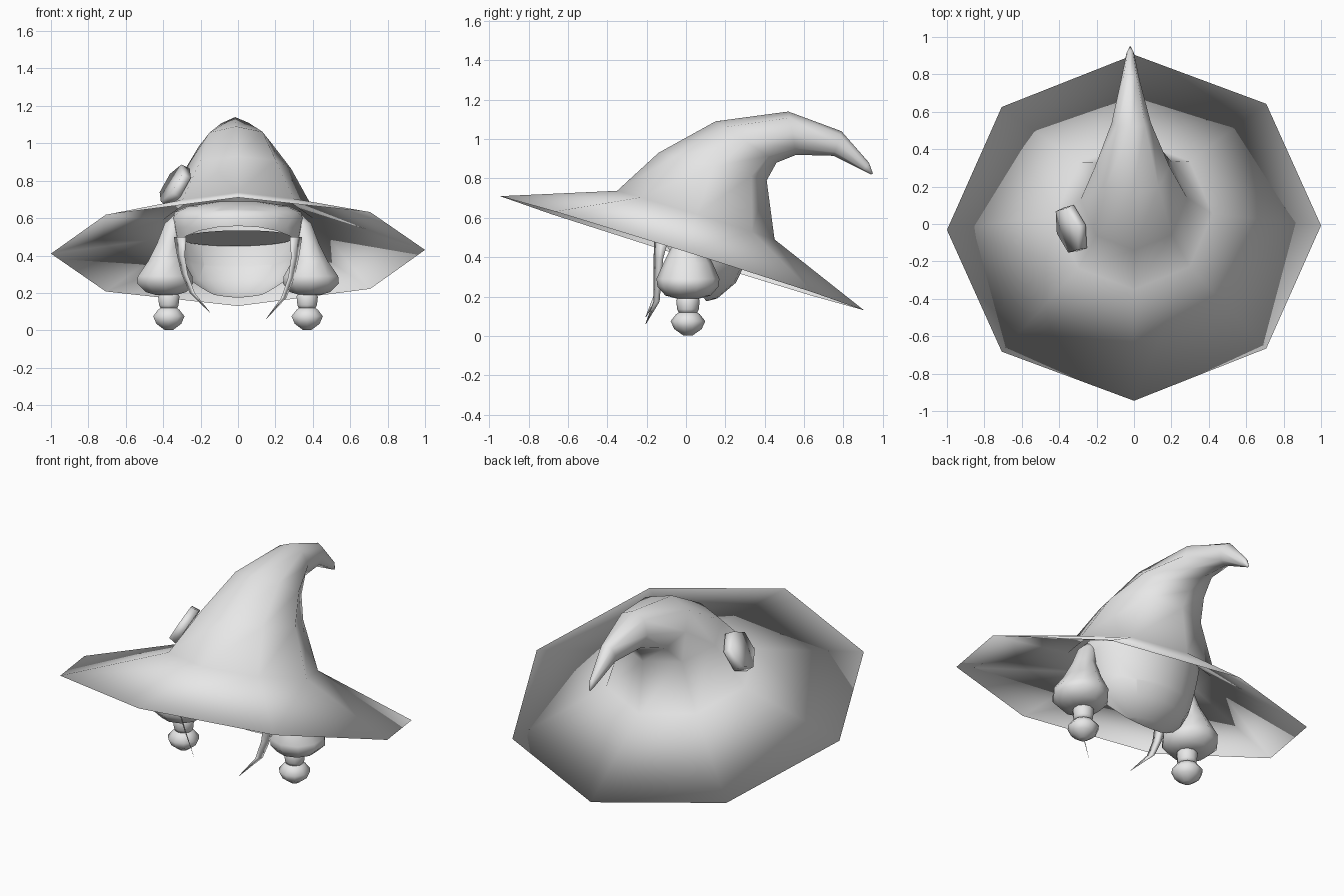
import bpy, bmesh
from math import sin, cos, pi
from mathutils import Vector

cube = bpy.data.objects.get("Cube")
if cube:
    bpy.data.objects.remove(cube)

grey = bpy.data.materials.new("light_grey")
grey.use_nodes = True
grey.diffuse_color = (0.8, 0.8, 0.8, 1)
grey.node_tree.nodes["Principled BSDF"].inputs["Base Color"].default_value = (0.8, 0.8, 0.8, 1)


def finish(name, bm):
    """Turn a bmesh into a smooth shaded object."""
    mesh = bpy.data.meshes.new(name)
    bm.to_mesh(mesh)
    bm.free()
    mesh.materials.append(grey)
    ob = bpy.data.objects.new(name, mesh)
    bpy.context.collection.objects.link(ob)
    bpy.ops.object.select_all(action='DESELECT')
    ob.select_set(True)
    bpy.context.view_layer.objects.active = ob
    bpy.ops.object.shade_smooth()


def loft(rings):
    """Skin a list of equally long point loops and cap both ends."""
    bm = bmesh.new()
    loops = [[bm.verts.new(p) for p in ring] for ring in rings]
    n = len(loops[0])
    for a, b in zip(loops, loops[1:]):
        for i in range(n):
            j = (i + 1) % n
            bm.faces.new((a[i], a[j], b[j], b[i]))
    bm.faces.new(loops[0])
    bm.faces.new(loops[-1])
    bmesh.ops.recalc_face_normals(bm, faces=bm.faces)
    return bm


def oval(front, back, half_width, n=8, shift=0):
    """Loop spanning two (y, z) points, leaning slightly to the right side."""
    f, b = Vector((shift, *front)), Vector((shift, *back))
    mid, arm = (f + b) / 2, (f - b) / 2
    lateral = Vector((1, 0.012, 0.01)) * half_width
    return [mid + arm * cos(2 * pi * i / n) + lateral * sin(2 * pi * i / n) for i in range(n)]


def disc(x, y, z, rx, ry, n):
    return [Vector((x + rx * sin(2 * pi * i / n), y - ry * cos(2 * pi * i / n), z))
            for i in range(n)]


# Hat: inner lining, shared rim, draped brim, then the bent cone
hat = [
    oval((-0.18, 0.86), (0.38, 0.72), 0.25),
    oval((-0.34, 0.715), (0.43, 0.475), 0.40),
    oval((-0.945, 0.71), (0.905, 0.13), 1.0),
    oval((-0.35, 0.737), (0.45, 0.49), 0.42),
    oval((-0.14, 0.93), (0.41, 0.79), 0.285),
    oval((0.15, 1.09), (0.46, 0.88), 0.20, shift=-0.01),
    oval((0.52, 1.14), (0.56, 0.92), 0.105, shift=-0.015),
    oval((0.79, 1.04), (0.75, 0.915), 0.05, shift=-0.02),
    oval((0.93, 0.88), (0.90, 0.84), 0.02, shift=-0.02),
    oval((0.95, 0.825), (0.94, 0.82), 0.004, shift=-0.02),
]
finish("hat", loft(hat))

# Hair: rounded shell with a face opening cut below a sloping fringe
hair_profile = [(0.17, 0.06), (0.19, 0.15), (0.27, 0.26), (0.35, 0.305), (0.45, 0.33),
                (0.55, 0.35), (0.60, 0.355), (0.635, 0.335), (0.665, 0.27), (0.69, 0.1)]
bm = loft([disc(0, 0.03, z, r, r * 0.86, 20) for z, r in hair_profile])
corner = Vector((0, -0.13, 0.50))
face_side = Vector((0, -0.32, -0.23))
fringe_side = Vector((0, -0.045, -0.11))
for direction in (face_side, fringe_side):
    bmesh.ops.bisect_plane(bm, geom=bm.verts[:] + bm.edges[:] + bm.faces[:],
                           plane_co=corner, plane_no=direction)
opening = [f for f in bm.faces
           if all((f.calc_center_median() - corner).dot(d) > 0 for d in (face_side, fringe_side))]
bmesh.ops.delete(bm, geom=opening, context='FACES')
finish("hair", bm)

# Scalp: tilted sheet closing the top of the hair shell
bm = bmesh.new()
bm.faces.new([bm.verts.new(p) for p in oval((-0.22, 0.535), (0.30, 0.45), 0.31, 20)])
finish("scalp", bm)

# Pigtails: (z, x radius, y radius, centre x) for the ball, the band and the bulb
tail_parts = {
    "ball": [(0.003, 0.025, 0.025, 0.37), (0.035, 0.07, 0.07, 0.37),
             (0.075, 0.088, 0.088, 0.37), (0.11, 0.06, 0.06, 0.37), (0.13, 0.03, 0.03, 0.37)],
    "band": [(0.115, 0.045, 0.045, 0.37), (0.135, 0.055, 0.055, 0.37),
             (0.18, 0.06, 0.06, 0.37), (0.20, 0.05, 0.05, 0.37)],
    "bulb": [(0.19, 0.06, 0.06, 0.385), (0.205, 0.115, 0.115, 0.385),
             (0.25, 0.157, 0.155, 0.39), (0.29, 0.153, 0.16, 0.39), (0.37, 0.1, 0.125, 0.385),
             (0.47, 0.064, 0.075, 0.37), (0.57, 0.055, 0.055, 0.34), (0.62, 0.03, 0.03, 0.31)],
}
for side, name in ((1, "left"), (-1, "right")):
    for part, profile in tail_parts.items():
        finish(f"{name}_pigtail_{part}",
               loft([disc(side * x, 0.01, z, rx, ry, 10) for z, rx, ry, x in profile]))

# Face locks: thin tapering blades, the left one a little longer
lock_path = [(0.31, -0.125, 0.50, 0.048), (0.305, -0.14, 0.40, 0.03),
             (0.285, -0.145, 0.30, 0.024), (0.245, -0.15, 0.20, 0.02),
             (0.15, -0.205, 0.095, 0.002)]
for side, name, drop in ((1, "left", 0.035), (-1, "right", 0)):
    rings = []
    for x, y, z, w in lock_path:
        z -= drop * (0.50 - z) / 0.405
        c = Vector((side * x, y, z))
        wide, thin = Vector((side * w * 0.7, w * 0.8, 0)), Vector((-side, 1, 0)) * w * 0.12
        rings.append([c + wide, c + thin, c - wide, c - thin])
    finish(name + "_face_lock", loft(rings))

# Buckle: six-sided plate lying on the right side of the cone
normal = Vector((-0.82, -0.25, 0.5)).normalized()
along = normal.cross(Vector((0, 0, 1))).normalized()
up = along.cross(normal)
centre = Vector((-0.337, -0.028, 0.775))


def plate(offset, size):
    return [centre + normal * offset + along * sin(i * pi / 3) * 0.14 * size
            + up * cos(i * pi / 3) * 0.12 * size for i in range(6)]


finish("buckle", loft([plate(-0.025, 1), plate(0.025, 0.95)]))
